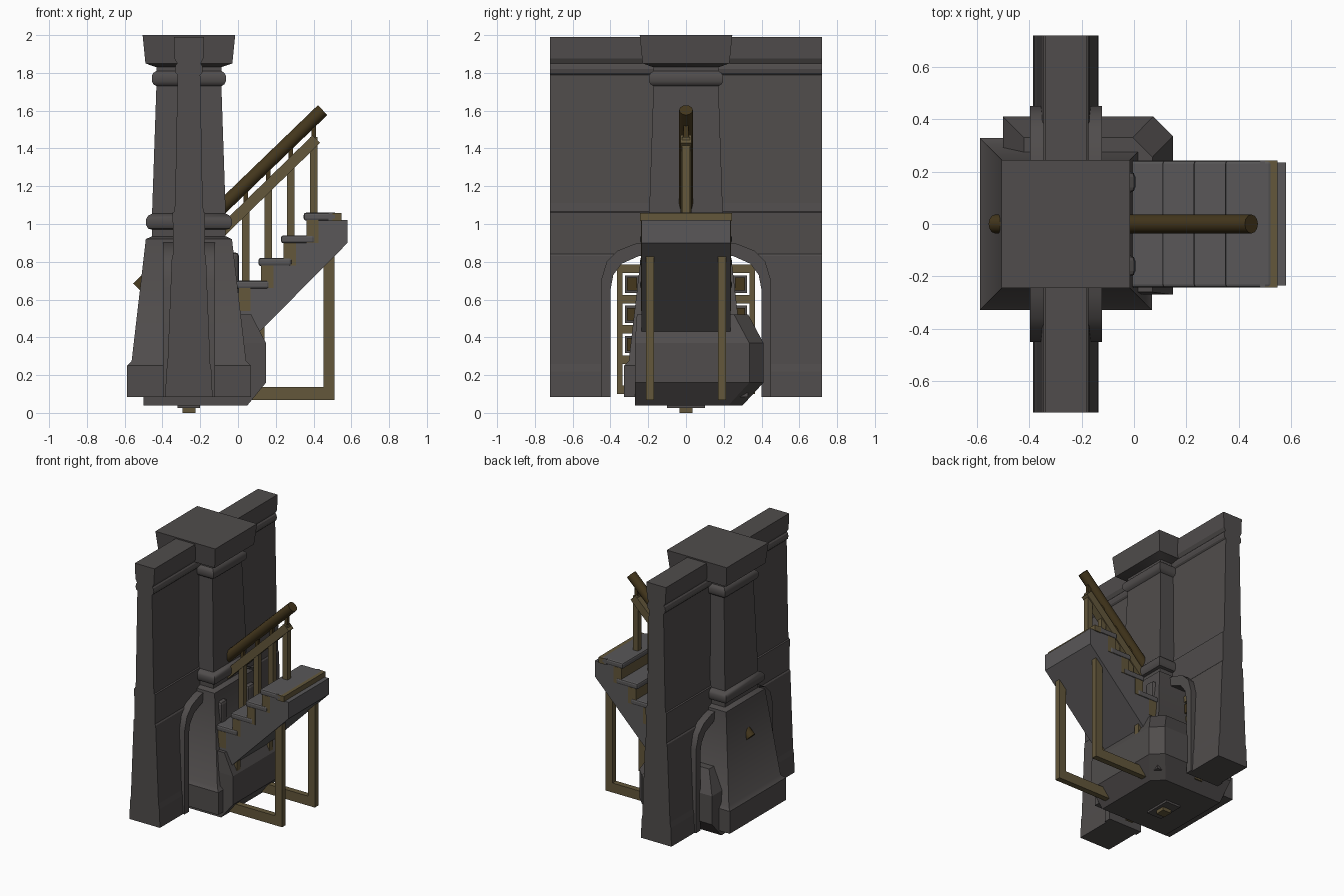
import bpy, bmesh, math
from mathutils import Vector

if "Cube" in bpy.data.objects:
    bpy.data.objects.remove(bpy.data.objects["Cube"])


def material(name, rgb):
    m = bpy.data.materials.new(name)
    m.use_nodes = True
    m.diffuse_color = (*rgb, 1)
    m.node_tree.nodes["Principled BSDF"].inputs["Base Color"].default_value = (*rgb, 1)
    return m


stone = material("grey stone", (.08, .073, .072))
step_stone = material("step stone", (.1, .096, .098))
wood = material("light wood", (.125, .095, .043))
dark_wood = material("dark wood", (.058, .038, .012))


def finish(name, bm, mat, smooth=False):
    bmesh.ops.recalc_face_normals(bm, faces=bm.faces)
    mesh = bpy.data.meshes.new(name)
    bm.to_mesh(mesh)
    bm.free()
    ob = bpy.data.objects.new(name, mesh)
    bpy.context.collection.objects.link(ob)
    mesh.materials.append(mat)
    if smooth:
        bpy.ops.object.select_all(action="DESELECT")
        ob.select_set(True)
        bpy.context.view_layer.objects.active = ob
        bpy.ops.object.shade_smooth_by_angle(angle=math.radians(40))
    return ob


def loft(name, rings, mat, smooth=False):
    """Skin a stack of equal-length point rings and cap both ends."""
    bm = bmesh.new()
    rows = [[bm.verts.new(p) for p in ring] for ring in rings]
    n = len(rows[0])
    for a, b in zip(rows, rows[1:]):
        for i in range(n):
            j = (i + 1) % n
            bm.faces.new((a[i], a[j], b[j], b[i]))
    bm.faces.new(rows[0])
    bm.faces.new(rows[-1])
    return finish(name, bm, mat, smooth)


def box(name, x, y, z, mat, bevel=0):
    ring = [(x[0], y[0]), (x[1], y[0]), (x[1], y[1]), (x[0], y[1])]
    ob = loft(name, [[(*p, h) for p in ring] for h in z], mat)
    if bevel:
        mod = ob.modifiers.new("rounded edges", "BEVEL")
        mod.width, mod.segments = bevel, 2
    return ob


def prism_y(name, xz, y0, y1, mat):
    return loft(name, [[(x, y, z) for x, z in xz] for y in (y0, y1)], mat)


def prism_x(name, yz, x0, x1, mat):
    return loft(name, [[(x, y, z) for y, z in yz] for x in (x0, x1)], mat)


def bar(name, a, b, r, sides, mat, turn=0, smooth=False):
    """Straight bar in the xz plane between two points."""
    a, b = Vector((a[0], 0, a[1])), Vector((b[0], 0, b[1]))
    d = (b - a).normalized()
    side = Vector((0, 1, 0))
    up = d.cross(side)
    angles = [turn + math.tau * i / sides for i in range(sides)]
    rings = [[p + r * (math.cos(t) * side + math.sin(t) * up) for t in angles] for p in (a, b)]
    return loft(name, rings, mat, smooth)


CX = -.26  # pillar and wall centre line

# Pillar: square section with mouldings, listed as (height, half width)
pillar = [(.085, .328), (.25, .328), (.275, .303), (.92, .228), (.935, .195), (.97, .195),
          (.975, .215), (.995, .227), (1.025, .227), (1.045, .215), (1.055, .195),
          (1.73, .172), (1.74, .188), (1.755, .196), (1.785, .196), (1.8, .188),
          (1.81, .172), (1.83, .172), (1.85, .23), (2, .245)]
corners = [(-1, -1), (1, -1), (1, 1), (-1, 1)]
loft("pillar", [[(CX + sx * h, sy * h, z) for sx, sy in corners] for z, h in pillar], stone, True)

# Wall with tapered section, crowned top and belt ledge
half = [(.085, .125), (.22, .12), (.26, .113), (.83, .09), (.84, .083), (1.045, .086),
        (1.06, .086), (1.065, .078), (1.11, .073), (1.79, .06), (1.8, .07), (1.82, .075),
        (1.84, .07), (1.85, .062), (1.875, .076), (1.99, .08)]
section = [(CX + h, z) for z, h in half] + [(CX - h, z) for z, h in reversed(half)]
wall = prism_y("wall", section, -.72, .72, stone)

# Arched opening through the wall, with a raised trim around it
inner = [(.4, .085), (.4, .65), (.385, .73), (.34, .79), (.25, .83), (0, .87)]
outer = [(.45, .085), (.45, .7), (.42, .8), (.36, .86), (.27, .895), (0, .935)]


def mirrored(pts):
    return pts + [(-y, z) for y, z in reversed(pts[:-1])]


hole = [(y, z if i else 0) for i, (y, z) in enumerate(inner)]
cutter = prism_x("arch_cutter", mirrored(hole), -1, .5, stone)
cutter.hide_render = True
cutter.hide_viewport = True
cut = wall.modifiers.new("arch opening", "BOOLEAN")
cut.operation, cut.solver, cut.object = "DIFFERENCE", "EXACT", cutter
trim_rings = []
for (a, b), (c, d) in zip(mirrored(inner), mirrored(outer)):
    trim_rings.append([(CX - .137, a, b), (CX + .137, a, b), (CX + .137, c, d), (CX - .137, c, d)])
loft("arch_trim", trim_rings, stone, True)

# Wooden lattice inside the arch, with small framed panels in the gaps
for s in (-1, 1):
    for y0, y1 in ((.335, .365), (.2, .245)):
        box("lattice_stile", (CX - .03, CX + .03), sorted((s * y0, s * y1)), (.1, .785), wood)
    for i in range(5):
        z = .1 + i * .16
        box("lattice_rail", (CX - .03, CX + .03), sorted((s * .2, s * .36)), (z, z + .045), wood)
    for i in range(1, 4):
        z = .202 + i * .16
        box("lattice_panel", (CX - .02, CX + .02), sorted((s * .25, s * .322)),
            (z - .046, z + .046), stone)
        box("lattice_boss", (CX - .035, CX + .035), sorted((s * .26, s * .312)),
            (z - .034, z + .034), dark_wood)

# Chamfered plinth block, offset towards the back
plinth = []
for z, x0, x1, y0, y1 in ((.04, -.5, .05, -.27, .3), (.16, -.5, .148, -.27, .41),
                          (.37, -.5, .148, -.27, .41), (.52, -.42, .07, -.26, .33)):
    c = .075
    plinth.append([(x0, y0, z), (x1, y0, z), (x1, y1 - c, z), (x1 - c, y1, z), (x0, y1, z)])
loft("plinth", plinth, stone)
box("plinth_foot", (-.32, -.2), (-.1, .1), (.025, .045), stone)
box("foot_peg", (-.295, -.225), (-.035, .035), (0, .04), wood)

# Stair body: saw-tooth top and sloping underside
teeth = [(-.12, .54)]
for i in range(4):
    x, z = .02 + .12 * i, .66 + .12 * i
    teeth += [(x, z - .12), (x, z)]
body = teeth + [(.58, 1.02), (.58, .9), (.11, .425), (-.12, .425)]
prism_y("stair_body", body, -.235, .235, step_stone)

# Treads and wooden risers
for i in range(4):
    x, z = .12 * i, .12 * i
    box("tread", (x - .012, x + .165), (-.243, .243), (z + .658, z + .7), step_stone, .012)
    box("riser", (x + .002, x + .067), (-.238, .238), (z + .54, z + .66), wood)
box("landing_tread", (.48, .5), (-.243, .243), (1.018, 1.06), step_stone)
box("landing_edge", (.495, .547), (-.243, .243), (1.015, 1.057), wood)

# Rounded stone brackets beside the stair on the pillar
for s in (-1, 1):
    box("stair_bracket", (-.1, .005), sorted((s * .12, s * .2)), (.58, .85), stone, .02)

# Timber support frames under the stair
for s in (-1, 1):
    y = sorted((s * .17, s * .212))
    box("support_leg", (.453, .51), y, (.068, .83), wood)
    box("support_foot", (.03, .453), y, (.068, .138), wood)
    box("support_post", (.08, .14), y, (.3, .47), wood)

# Balustrade: square balusters, sloping lower rail and round handrail
for i in range(4):
    x = .04 + .12 * i
    box("baluster", (x - .02, x + .02), (-.02, .02), (.69 + .12 * i, x + 1.06), wood)
    box("rail_spacer", (x - .012, x + .012), (-.012, .012), (x + 1.04, x + 1.17), dark_wood)
bar("lower_rail", (-.2, .85), (.415, 1.45), .04, 4, wood, math.pi / 4)
bar("handrail", (-.53, .66), (.448, 1.603), .036, 12, dark_wood, 0, True)
